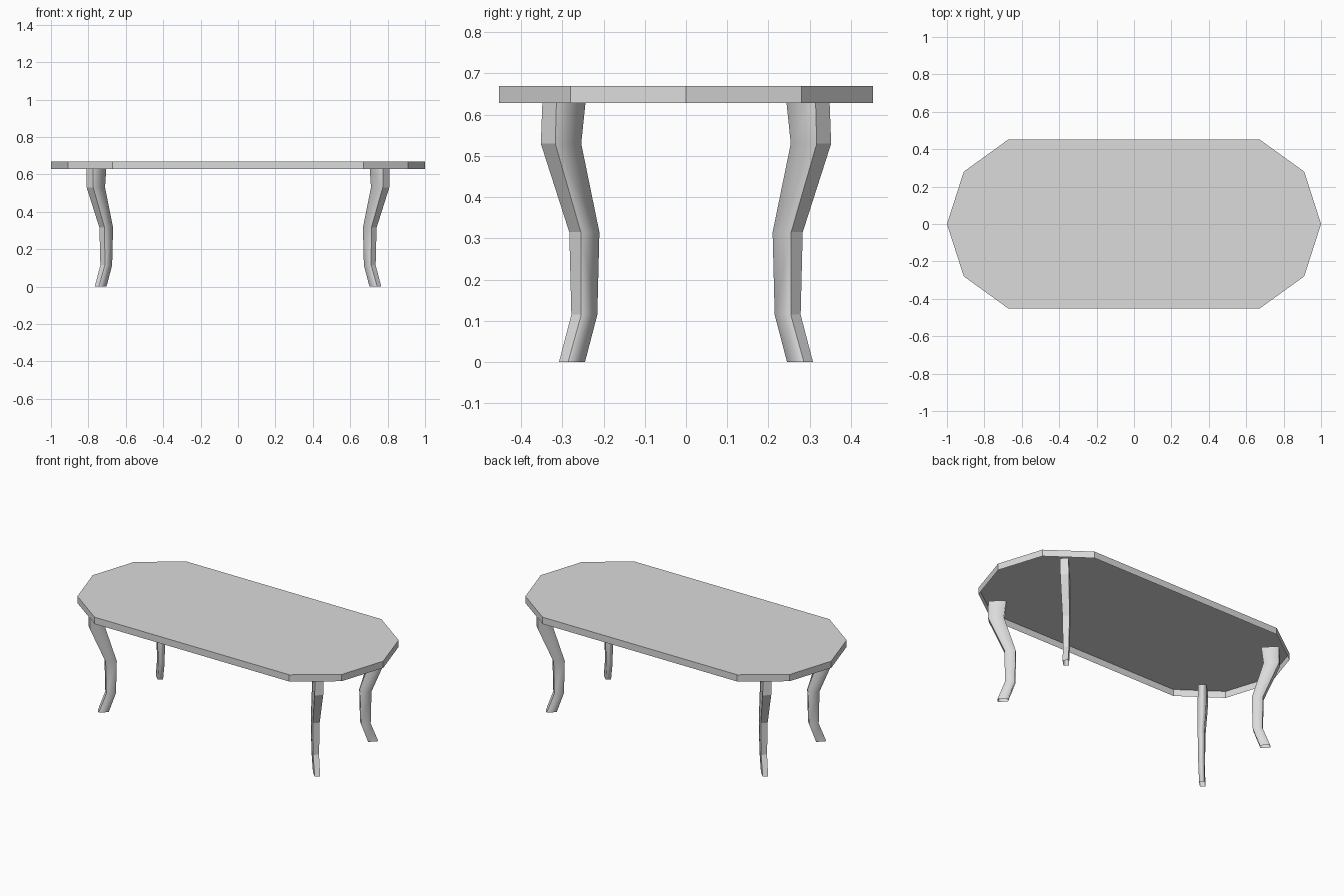
import bpy, bmesh
from mathutils import Vector

cube = bpy.data.objects.get("Cube")
if cube:
    bpy.data.objects.remove(cube, do_unlink=True)

grey = bpy.data.materials.new("light_grey")
grey.use_nodes = True
grey.diffuse_color = (0.71, 0.71, 0.71, 1)
grey.node_tree.nodes["Principled BSDF"].inputs["Base Color"].default_value = (0.71, 0.71, 0.71, 1)


def loft(name, rings, close_top=False):
    """Skin a stack of equal rings, open below."""
    bm = bmesh.new()
    loops = [[bm.verts.new(p) for p in ring] for ring in rings]
    n = len(loops[0])
    for low, high in zip(loops, loops[1:]):
        for i in range(n):
            j = (i + 1) % n
            bm.faces.new((low[i], low[j], high[j], high[i]))
    if close_top:
        bm.faces.new(loops[-1])
    bmesh.ops.recalc_face_normals(bm, faces=bm.faces)
    mesh = bpy.data.meshes.new(name)
    bm.to_mesh(mesh)
    bm.free()
    mesh.materials.append(grey)
    obj = bpy.data.objects.new(name, mesh)
    bpy.context.collection.objects.link(obj)
    return obj


# Tabletop: ten-sided thin shell with a turned-down rim, open underneath
corner = [(1, 0), (0.91, 0.28), (0.67, 0.453)]
right = [(x, -y) for x, y in corner[:0:-1]] + corner
outline = right + [(-x, -y) for x, y in right]
loft("tabletop", [[(x, y, z) for x, y in outline] for z in (0.628, 0.67)], close_top=True)

# Leg sections: height, outermost x and y, width and depth along the diagonal
sections = [
    (0.0, 0.766, 0.308, 0.022, 0.041),
    (0.115, 0.736, 0.278, 0.024, 0.039),
    (0.315, 0.741, 0.283, 0.028, 0.045),
    (0.53, 0.809, 0.352, 0.035, 0.063),
    (0.636, 0.809, 0.348, 0.034, 0.071),
]


def make_leg(name, sx, sy):
    """Hollow four-sided tube bent along the table's diagonal."""
    rings = []
    for z, x, y, w, d in sections:
        pts = [(x, y - w), (x - w, y), (x - w - d, y - d), (x - d, y - w - d)]
        rings.append([(sx * px, sy * py, z) for px, py in pts])
    mesh = loft(name, rings).data
    # Flat outer strip, soft sides and inner face
    soft = [Vector() for v in mesh.vertices]
    for face in mesh.polygons:
        face.use_smooth = True
        for v in face.vertices:
            soft[v] += face.normal * face.area
    normals = []
    for face in mesh.polygons:
        outer_strip = face.index % 4 == 0
        for v in face.vertices:
            normals.append(tuple(face.normal if outer_strip else soft[v].normalized()))
    mesh.normals_split_custom_set(normals)


for side, sx in (("left", 1), ("right", -1)):
    for end, sy in (("front", -1), ("back", 1)):
        make_leg(f"{end}_{side}_leg", sx, sy)
